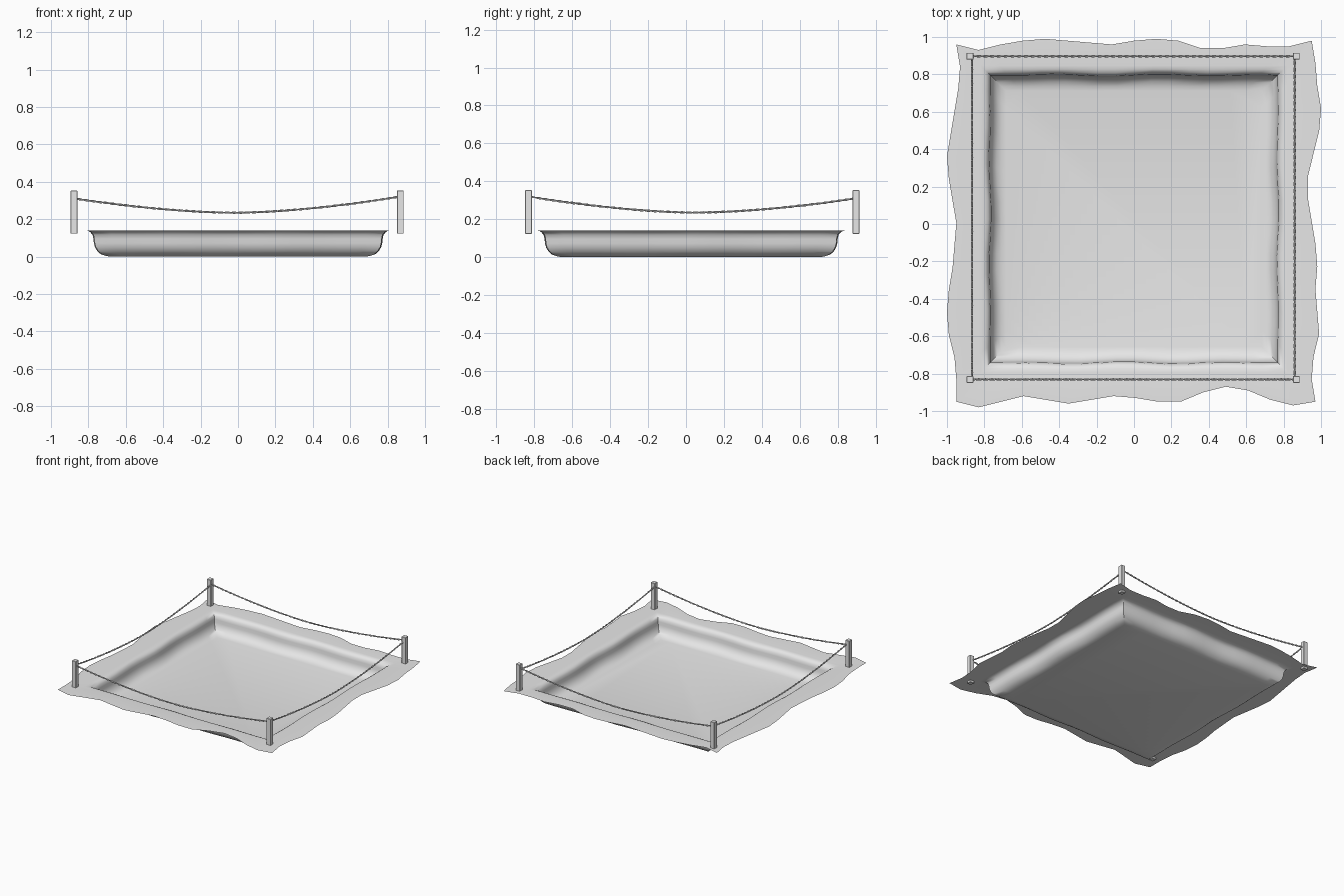
import bpy, math
from mathutils import Vector

cube = bpy.data.objects.get("Cube")
if cube:
    bpy.data.objects.remove(cube, do_unlink=True)

# One plain grey for everything
grey = bpy.data.materials.new("plain grey")
grey.use_nodes = True
tone = (0.8, 0.8, 0.8, 1)
grey.diffuse_color = tone
grey.node_tree.nodes["Principled BSDF"].inputs["Base Color"].default_value = tone


def make_object(name, verts, faces, smooth_angle=None):
    mesh = bpy.data.meshes.new(name)
    mesh.from_pydata(verts, [], faces)
    mesh.materials.append(grey)
    obj = bpy.data.objects.new(name, mesh)
    bpy.context.collection.objects.link(obj)
    if smooth_angle:
        bpy.ops.object.select_all(action='DESELECT')
        obj.select_set(True)
        bpy.context.view_layer.objects.active = obj
        bpy.ops.object.shade_smooth_by_angle(angle=math.radians(smooth_angle))
    return obj


# Ragged edge distances from the middle, in percent, along each side
front = [95, 98, 95, 92, 94, 96, 94, 92, 93, 95, 95, 90, 87, 89, 94, 97, 95]
right = [97, 95, 96, 99, 98, 97, 98, 97, 95, 93, 93, 96, 99, 100, 98, 97, 95]
back = [96, 93, 96, 98, 99, 98, 97, 96, 98, 99, 98, 94, 94, 96, 95, 95, 98]
left = [95, 95, 96, 99, 100, 99, 97, 96, 95, 97, 99, 100, 98, 96, 94, 93, 95]
SEG = len(front) - 1
RIM_Z = 0.14
PIT_Y = 0.027


def lerp(a, b, t):
    return a + (b - a) * t


def ragged_ring():
    """Outer outline, counter-clockwise from the front left corner."""
    ring = []
    for side in range(4):
        for i in range(SEG):
            t, j = i / SEG, SEG - i
            x = lerp(-left[0], right[0], t) if side == 0 else lerp(-left[-1], right[-1], 1 - t)
            y = lerp(-front[-1], back[-1], t) if side == 1 else lerp(-front[0], back[0], 1 - t)
            p = [(x, -front[i]), (right[i], y), (x, back[j]), (-left[j], y)][side]
            ring.append(Vector((p[0] / 100, p[1] / 100, RIM_Z)))
    return ring


def square_ring(half, z, ripple):
    """Square loop with slightly uneven sides."""
    ring = []
    for side in range(4):
        ang = side * math.pi / 2
        for i in range(SEG):
            t = i / SEG
            wave = ripple * math.sin(math.pi * t) * math.sin(17 * t + 2 * side)
            a, b = lerp(-half, half, t), -half + wave
            ring.append(Vector((a * math.cos(ang) - b * math.sin(ang),
                                a * math.sin(ang) + b * math.cos(ang) + PIT_Y, z)))
    return ring


# Sheet with a sunken square pit: rim rolls over, drops, and rounds into the floor
pit_profile = [(0.82, RIM_Z), (0.80, 0.138), (0.785, 0.131), (0.773, 0.117),
               (0.768, 0.095), (0.766, 0.072), (0.76, 0.05), (0.747, 0.029),
               (0.73, 0.014), (0.71, 0.005), (0.685, 0.0)]
rings = [ragged_ring()]
for half, z in pit_profile:
    rings.append(square_ring(half, z, 0.006 if 0.01 < z < 0.135 else 0))
n = SEG * 4
verts = [v for ring in rings for v in ring]
faces = [(r * n + i, r * n + (i + 1) % n, (r + 1) * n + (i + 1) % n, (r + 1) * n + i)
         for r in range(len(rings) - 1) for i in range(n)]
faces.append(tuple(range((len(rings) - 1) * n, len(rings) * n)))
make_object("pit_sheet", verts, faces, 50)

# Corner posts
XS, YS = (-0.877, 0.868), (-0.831, 0.897)
for x, side in zip(XS, ("right", "left")):
    for y, end in zip(YS, ("front", "back")):
        bpy.ops.mesh.primitive_cube_add(size=1, location=(x, y, 0.238))
        post = bpy.context.object
        post.name = f"post_{end}_{side}"
        post.scale = (0.036, 0.036, 0.23)
        bpy.ops.object.transform_apply(location=False, rotation=False, scale=True)
        post.data.materials.append(grey)
        bevel = post.modifiers.new("soft edges", 'BEVEL')
        bevel.width, bevel.segments = 0.002, 1


# Sagging ropes of two twisted strands
def rope(name, start, end, tilt):
    start, end = Vector(start), Vector(end)
    across = (end - start).normalized().cross(Vector((0, 0, 1)))
    curve = bpy.data.curves.new(name, 'CURVE')
    curve.dimensions = '3D'
    curve.bevel_depth, curve.bevel_resolution = 0.0034, 1
    curve.use_fill_caps = True
    turns, steps = 24, 240
    for strand in range(2):
        spline = curve.splines.new('POLY')
        spline.points.add(steps)
        for i, point in enumerate(spline.points):
            t = i / steps
            u = 2 * t - 1
            p = start.lerp(end, t)
            p.z = 0.235 + 0.08 * (abs(u) ** 1.7) + tilt * u
            ang = math.tau * turns * t + math.pi * strand
            p += 0.0032 * (across * math.cos(ang) + Vector((0, 0, math.sin(ang))))
            point.co = (*p, 1)
    obj = bpy.data.objects.new(name, curve)
    curve.materials.append(grey)
    bpy.context.collection.objects.link(obj)


X0, X1 = -0.866, 0.859
Y0, Y1 = YS
for y, name in zip(YS, ("front_rope", "back_rope")):
    rope(name, (X0, y, 0), (X1, y, 0), 0.005)
for x, name in zip((X0, X1), ("right_rope", "left_rope")):
    rope(name, (x, Y0, 0), (x, Y1, 0), -0.005)
